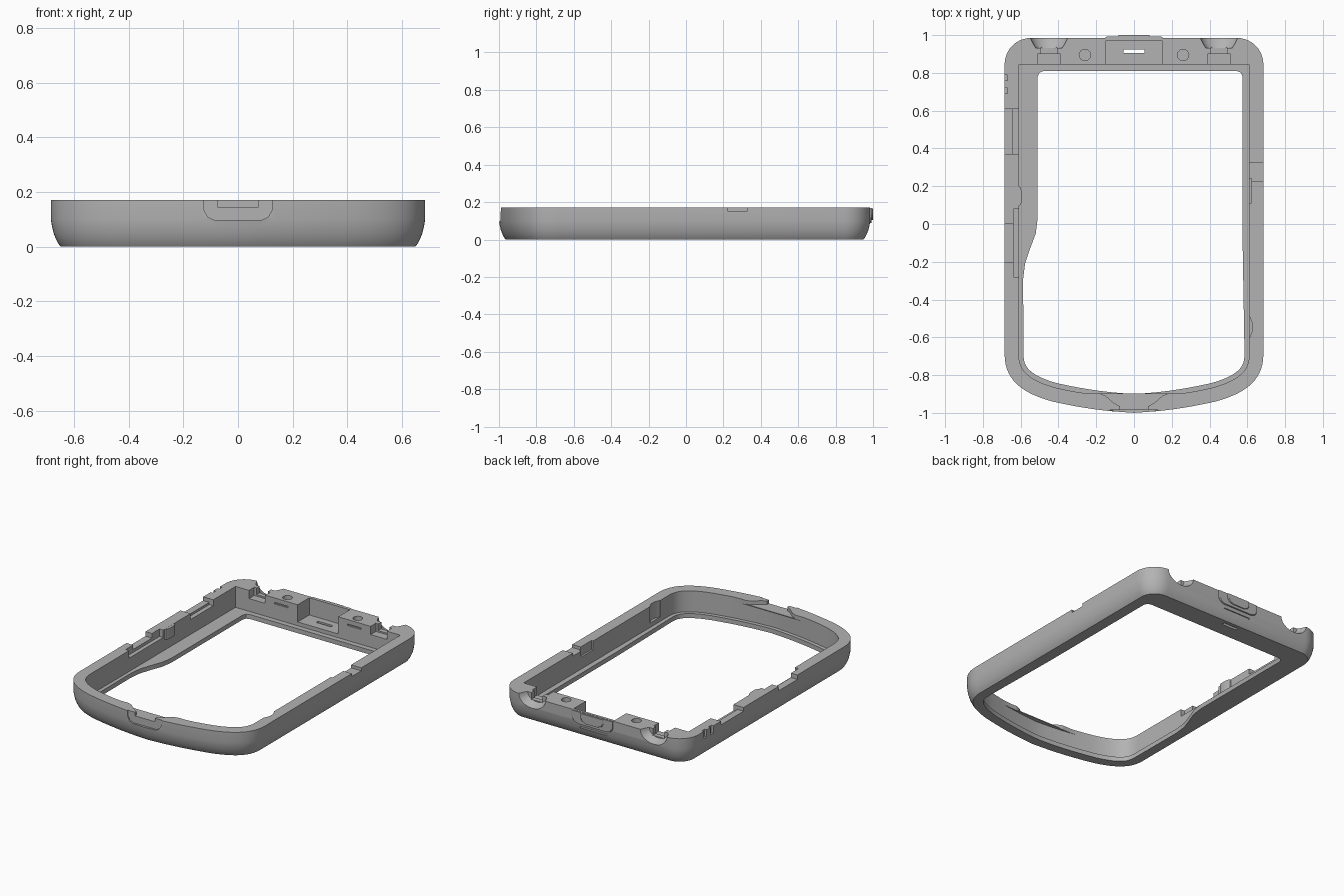
import bpy, bmesh, math
from mathutils import Vector
from mathutils.geometry import interpolate_bezier

cube = bpy.data.objects.get("Cube")
if cube:
    bpy.data.objects.remove(cube, do_unlink=True)

GREY = (0.45, 0.45, 0.45, 1)
mat = bpy.data.materials.new("mid grey plastic")
mat.use_nodes = True
mat.diffuse_color = GREY
mat.node_tree.nodes["Principled BSDF"].inputs["Base Color"].default_value = GREY

TOP = 0.17      # rim height
OVER = 0.25     # cutters reach above the rim
BACK = 0.985    # rear face


def loft(name, rings):
    """Solid through a stack of equal-length closed rings."""
    bm = bmesh.new()
    loops = [[bm.verts.new(p) for p in ring] for ring in rings]
    n = len(loops[0])
    for a, b in zip(loops, loops[1:]):
        for i in range(n):
            j = (i + 1) % n
            bm.faces.new((a[i], a[j], b[j], b[i]))
    bm.faces.new(loops[0][::-1])
    bm.faces.new(loops[-1])
    bmesh.ops.recalc_face_normals(bm, faces=bm.faces)
    mesh = bpy.data.meshes.new(name)
    bm.to_mesh(mesh)
    bm.free()
    mesh.materials.append(mat)
    obj = bpy.data.objects.new(name, mesh)
    bpy.context.collection.objects.link(obj)
    return obj


def prism(name, pts, z0, z1):
    return loft(name, [[(x, y, z) for x, y in pts] for z in (z0, z1)])


def box(name, x0, x1, y0, y1, z0, z1=OVER):
    return prism(name, [(x0, y0), (x1, y0), (x1, y1), (x0, y1)], z0, z1)


def along_y(name, pts, y0, y1):
    return loft(name, [[(x, y, z) for x, z in pts] for y in (y0, y1)])


def disc(cx, cy, r, n=24):
    return [(cx + r * math.cos(2 * math.pi * i / n),
             cy + r * math.sin(2 * math.pi * i / n)) for i in range(n)]


def cut(target, cutter):
    bpy.context.view_layer.objects.active = target
    mod = target.modifiers.new("cut", "BOOLEAN")
    mod.operation = "DIFFERENCE"
    mod.solver = "EXACT"
    mod.object = cutter
    bpy.ops.object.modifier_apply(modifier=mod.name)
    bpy.data.objects.remove(cutter, do_unlink=True)


def offset(pts, d):
    """Move a counter-clockwise outline inwards by d."""
    out = []
    for i, p in enumerate(pts):
        t = (p - pts[i - 1]).normalized() + (pts[(i + 1) % len(pts)] - p).normalized()
        t.normalize()
        out.append(Vector((p.x - t.y * d, p.y + t.x * d)))
    return out


# Outer outline: bowed front, straight sides, round rear corners
def bez(a, b, c, d, n):
    return [Vector(p[:2]) for p in
            interpolate_bezier(*[Vector((*q, 0)) for q in (a, b, c, d)], n)]


half = bez((0, -1), (0.2, -0.99), (0.34, -0.96), (0.43, -0.94), 9)
half += bez((0.43, -0.94), (0.6, -0.895), (0.685, -0.82), (0.685, -0.69), 15)[1:]
R = 0.14
for i in range(11):
    a = math.pi / 2 * i / 10
    half.append(Vector((0.685 - R + R * math.cos(a), BACK - R + R * math.sin(a))))
outline = half + [Vector((-p.x, p.y)) for p in reversed(half[1:])]

# Frame body with a rounded lower edge
layers = [(0, 0.036), (0.012, 0.027), (0.03, 0.018), (0.05, 0.010),
          (0.075, 0.004), (0.1, 0), (TOP, 0)]
frame = loft("frame", [[(p.x, p.y, z) for p in offset(outline, d)] for z, d in layers])

# Cavity above the bottom lip; a thin ledge overhangs it at the front
front = [p for p in offset(outline, 0.075) if p.y < 0]
right = [p for p in front if p.x >= 0]
left = [p for p in front if p.x < 0]
cavity = right + [Vector((0.61, 0.845)), Vector((-0.61, 0.845))] + left
cut(frame, prism("cavity", cavity, 0.03, 0.14))
cut(frame, prism("cavity_mouth", [(p.x, max(p.y, -0.897 - abs(p.x) * 1e-4)) for p in cavity],
                 0.135, OVER))

# Screen opening through the lip, wider lip along one side
inner = [p for p in offset(outline, 0.1) if p.y < -0.5]
opening = [p for p in inner if p.x >= 0]
opening += [(0.575, -0.1), (0.575, 0.78), (0.566, 0.801), (0.545, 0.81),
            (-0.48, 0.81), (-0.501, 0.801), (-0.51, 0.78), (-0.51, 0.03),
            (-0.52, -0.05), (-0.55, -0.13), (-0.577, -0.21), (-0.587, -0.29)]
opening += [p for p in inner if p.x < 0]
cut(frame, prism("opening", opening, -0.1, 0.08))

# Front thumb notch: flared trough and shallow outer dish
cut(frame, prism("thumb_trough", [(-0.075, -1.1), (0.075, -1.1), (0.075, -0.965), (0.11, -0.945),
                                  (0.15, -0.91), (0.2, -0.89), (-0.2, -0.89), (-0.15, -0.91),
                                  (-0.11, -0.945), (-0.075, -0.965)], 0.146, OVER))
cut(frame, along_y("thumb_dish", [(-0.13, OVER), (-0.125, 0.135), (-0.11, 0.108), (-0.085, 0.097),
                                  (0.085, 0.097), (0.11, 0.108), (0.125, 0.135), (0.13, OVER)],
                   -1.1, -0.984))

# Rear pocket with a floor slot, and a groove on the rear face
cut(frame, box("pocket", -0.15, 0.15, 0.8, 0.968, 0.055))
cut(frame, box("floor_slot", -0.055, 0.055, 0.905, 0.925, -0.1))
cut(frame, box("rear_groove", -0.1, 0.1, 0.972, 1.1, 0.055, 0.067))

# Screw holes and cable recesses, mirrored
for s in (-1, 1):
    cut(frame, prism("screw_hole", disc(s * 0.26, 0.895, 0.03), 0.07, OVER))
    cx = s * 0.45
    rings = [[(cx + r * u, y, TOP + 0.75 * r * v) for u, v in disc(0, 0, 1)]
             for y, r in ((0.932, 0.07), (0.955, 0.085), (1.02, 0.115))]
    cut(frame, loft("cable_scallop", rings))
    cut(frame, box("cable_channel", cx - 0.042, cx + 0.042, 0.88, 0.95, 0.125))
    cut(frame, box("cable_seat", cx - 0.06, cx + 0.06, 0.82, 0.9, 0.115))
    cut(frame, box("wall_slot", s * 0.27 - 0.05, s * 0.27 + 0.05, 0.83, 0.855, 0.13, 0.14))

# Key recesses along the right wall, and port notches in the left wall
side_cuts = [
    ("long_key_recess", -0.8, -0.625, 0.37, 0.61, 0.145),
    ("long_key_step", -0.64, -0.59, 0.37, 0.61, 0.13),
    ("short_key_recess", -0.8, -0.632, -0.2, 0, 0.14),
    ("key_channel", -0.637, -0.59, -0.28, 0.08, 0.12),
    ("side_pit_rear", -0.8, -0.67, 0.76, 0.79, 0.12),
    ("side_pit_front", -0.8, -0.67, 0.69, 0.72, 0.12),
    ("port_notch", 0.59, 0.8, 0.225, 0.325, 0.15),
    ("port_relief", 0.59, 0.622, 0.11, 0.24, 0.11),
]
for name, *dims in side_cuts:
    cut(frame, box(name, *dims))
cut(frame, prism("inner_relief", [(0.59, -0.61), (0.612, -0.6), (0.628, -0.56),
                                  (0.628, -0.53), (0.612, -0.49), (0.59, -0.48)], 0.06, OVER))

# Small retaining tab on the right inner wall
tab = prism("retaining_tab", [(-0.625, 0.09), (-0.602, 0.1), (-0.593, 0.12),
                              (-0.593, 0.17), (-0.602, 0.195), (-0.625, 0.205)], 0.1, TOP - 0.001)


# Rear latch: two stacked tapered plates
def latch_ring(w, z0, z1):
    return [(-w, z1), (-w, z0 + 0.03), (-w + 0.012, z0 + 0.01), (-w + 0.04, z0),
            (w - 0.04, z0), (w - 0.012, z0 + 0.01), (w, z0 + 0.03), (w, z1)]


def plate(name, w, z0, z1, y0, y1):
    sections = [(w, y0), (w, y1 - 0.004), (w - 0.006, y1)]
    return loft(name, [[(x, y, z) for x, z in latch_ring(a, z0, z1)] for a, y in sections])


latch = plate("latch_base", 0.15, 0.088, 0.168, 0.97, 0.993)
grip = plate("latch_grip", 0.085, 0.105, 0.166, 0.98, 1.0)

# Smooth the curved walls, keep the edges crisp
bpy.ops.object.select_all(action="DESELECT")
for obj in (frame, tab, latch, grip):
    obj.select_set(True)
bpy.context.view_layer.objects.active = frame
bpy.ops.object.shade_smooth_by_angle(angle=math.radians(30))
